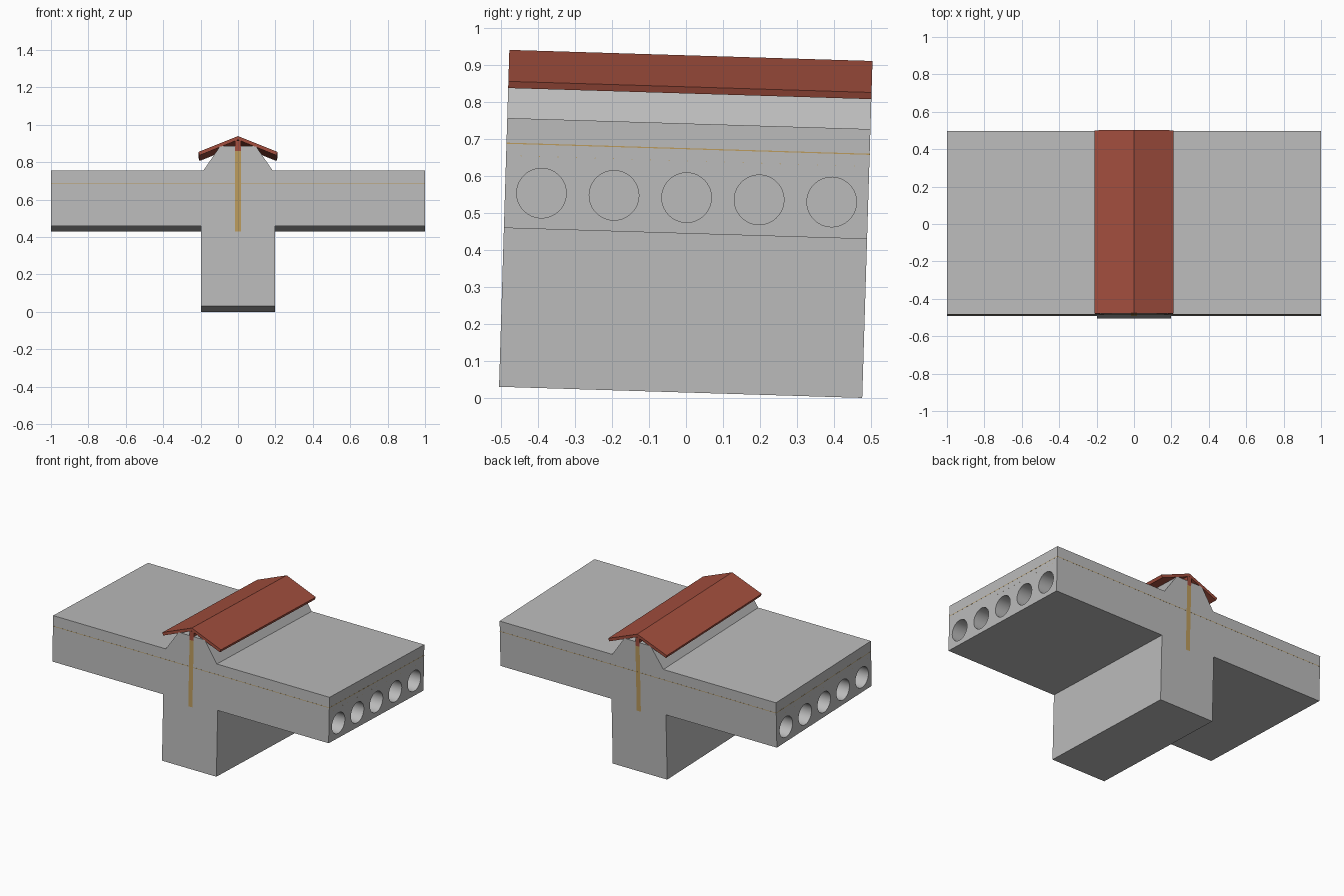
import bpy, bmesh, math
from mathutils import Matrix, Vector

if "Cube" in bpy.data.objects:
    bpy.data.objects.remove(bpy.data.objects["Cube"])

# whole model leans slightly about x (drainage fall)
TILT = Matrix.Translation((0, -0.0145, 0.015)) @ Matrix.Rotation(math.radians(-1.75), 4, 'X')
HALF = 0.4905


def material(name, rgb):
    m = bpy.data.materials.new(name)
    m.diffuse_color = (*rgb, 1)
    m.use_nodes = True
    m.node_tree.nodes["Principled BSDF"].inputs["Base Color"].default_value = m.diffuse_color
    return m


CONCRETE = material("concrete grey", (0.50, 0.50, 0.50))
RED = material("cap red", (0.36, 0.076, 0.047))
TAN = material("joint tan", (0.50, 0.33, 0.11))


def add_object(name, bm, mat):
    bmesh.ops.recalc_face_normals(bm, faces=bm.faces)
    bm.transform(TILT)
    me = bpy.data.meshes.new(name)
    bm.to_mesh(me)
    bm.free()
    me.materials.append(mat)
    ob = bpy.data.objects.new(name, me)
    bpy.context.collection.objects.link(ob)
    return ob


def extrude(name, right_half, mat, half=HALF):
    """Mirror a right-hand xz profile across x = 0 and extrude it along y."""
    pts = right_half + [(-x, z) for x, z in reversed(right_half) if x > 0]
    bm = bmesh.new()
    face = bm.faces.new([bm.verts.new((x, -half, z)) for x, z in pts])
    out = bmesh.ops.extrude_face_region(bm, geom=[face])
    bmesh.ops.translate(bm, vec=(0, 2 * half, 0),
                        verts=[v for v in out["geom"] if isinstance(v, bmesh.types.BMVert)])
    return add_object(name, bm, mat)


def cylinders(name, items, mat, segments):
    """items: (radius, x0, x1, y, z) cylinders lying along x."""
    bm = bmesh.new()
    for r, x0, x1, y, z in items:
        m = Matrix.Translation(((x0 + x1) / 2, y, z)) @ Matrix.Rotation(math.pi / 2, 4, 'Y')
        bmesh.ops.create_cone(bm, cap_ends=True, segments=segments, radius1=r,
                              radius2=r, depth=abs(x1 - x0), matrix=m)
    return add_object(name, bm, mat)


# concrete slab, beam and upstand with a central joint slot
slab = extrude("concrete_slab_and_beam", [
    (0.015, 0.40), (0.015, 0.857), (0.095, 0.857), (0.185, 0.726), (1.0, 0.726),
    (1.0, 0.429), (0.197, 0.429), (0.197, 0.0)], CONCRETE)

# hollow cores bored in from both slab ends
cutter = cylinders("core_cutter", [
    (0.067, s * 0.2, s * 1.1, i * 0.196, 0.526) for s in (-1, 1) for i in range(-2, 3)],
    CONCRETE, 48)
cutter.hide_render = True
mod = slab.modifiers.new("cores", 'BOOLEAN')
mod.operation = 'DIFFERENCE'
mod.solver = 'EXACT'
mod.object = cutter
bpy.context.view_layer.objects.active = slab
slab.select_set(True)
bpy.ops.object.modifier_apply(modifier=mod.name)
bpy.data.objects.remove(cutter)
bpy.ops.object.shade_smooth_by_angle(angle=math.radians(25))

# joint filler and the red stem above it
extrude("joint_filler", [(0.015, 0.40), (0.015, 0.83)], TAN)
extrude("cap_stem", [(0.015, 0.83), (0.015, 0.887)], RED)

# folded ridge cap
extrude("ridge_cap", [(0, 0.910), (0.212, 0.825), (0.205, 0.807), (0, 0.890)], RED)

# thin reinforcement layer showing as a line on the edges
extrude("reinforcement_sheet", [(1.0005, 0.6565), (1.0005, 0.6595)], TAN, HALF + 0.0005)

# reinforcing bar ends below the sheet
cylinders("reinforcing_bars", [
    (0.0015, -1.0005, 1.0005, -0.45 + i * 0.05, 0.625) for i in range(19)], TAN, 6)
